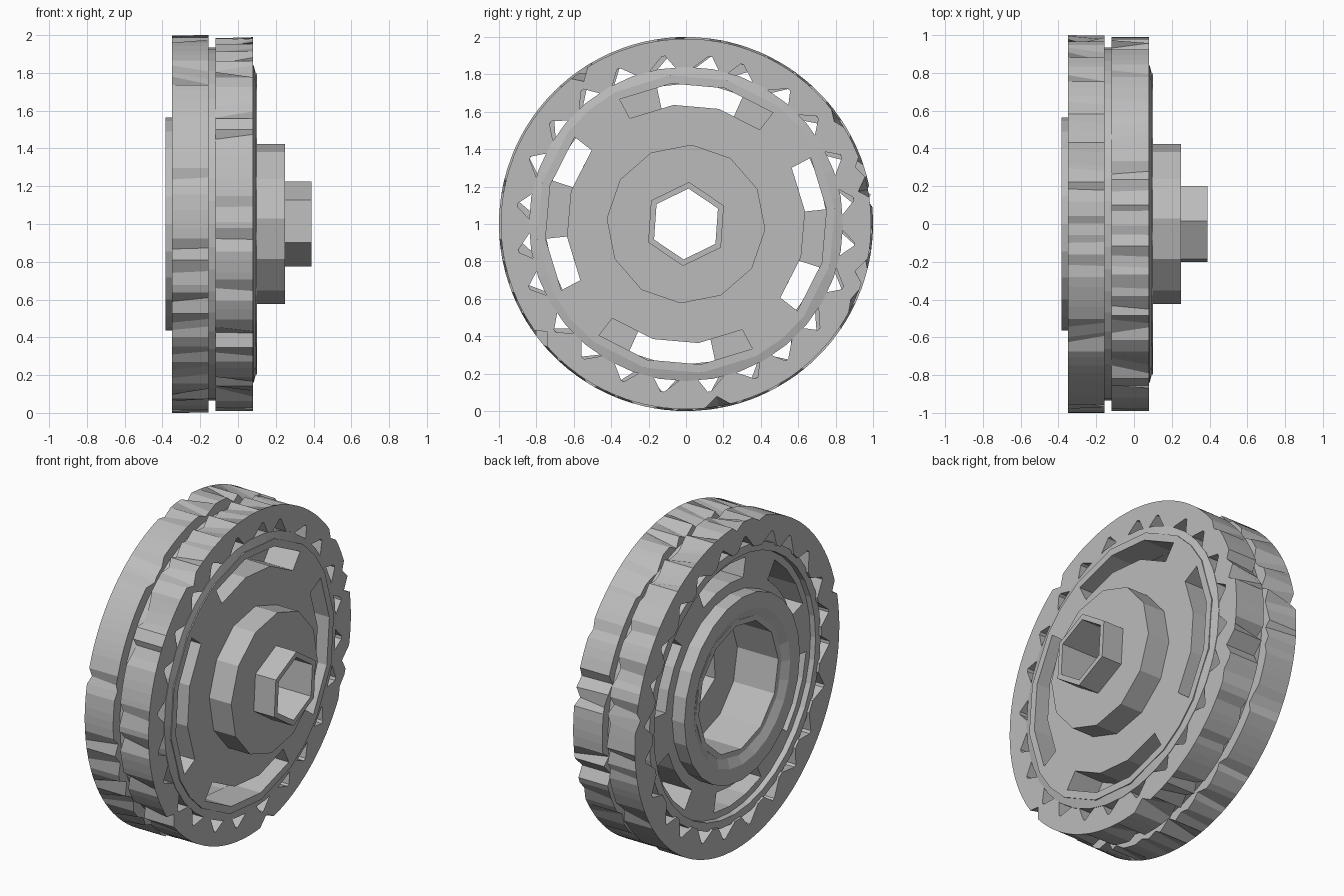
import bpy, bmesh, random
from math import sin, cos, radians, pi

cube = bpy.data.objects.get("Cube")
if cube:
    bpy.data.objects.remove(cube)
random.seed(4)

grey = bpy.data.materials.new("plain grey")
grey.use_nodes = True
COLOUR = (0.5, 0.5, 0.5, 1)
grey.diffuse_color = COLOUR
grey.node_tree.nodes["Principled BSDF"].inputs["Base Color"].default_value = COLOUR


def polar(x, r, deg):
    """Point around the x axle; zero degrees is up, turning towards +y."""
    a = radians(deg)
    return (x, r * sin(a), 1 + r * cos(a))


def finish(name, bm, thickness=0):
    """Clean the mesh; thickness pushes a flat sheet back along -x."""
    bmesh.ops.remove_doubles(bm, verts=bm.verts, dist=0.0001)
    if thickness:
        old = list(bm.faces)
        grown = bmesh.ops.extrude_face_region(bm, geom=old, use_keep_orig=True)
        verts = [g for g in grown["geom"] if isinstance(g, bmesh.types.BMVert)]
        bmesh.ops.translate(bm, verts=verts, vec=(-thickness, 0, 0))
    bmesh.ops.recalc_face_normals(bm, faces=bm.faces)
    mesh = bpy.data.meshes.new(name)
    bm.to_mesh(mesh)
    bm.free()
    mesh.materials.append(grey)
    obj = bpy.data.objects.new(name, mesh)
    bpy.context.collection.objects.link(obj)
    return obj


def lathe(name, profile, sides, phase=0, hexed=(), ragged=None):
    """Spin a closed (x, r) profile. Hexed points follow a hexagon.
    Ragged maps a point to its chance of being notched."""
    bm = bmesh.new()
    rows = []
    for i in range(sides):
        deg = phase + 360 * i / sides
        if ragged:
            deg += random.uniform(-0.3, 0.3) * 360 / sides
        row = []
        for k, (x, r) in enumerate(profile):
            if k in hexed and i % 2:
                r *= cos(pi / 6)
            if ragged and random.random() < ragged.get(k, 0):
                r -= random.uniform(0.02, 0.055)
            row.append(bm.verts.new(polar(x, r, deg)))
        rows.append(row)
    n = len(profile)
    for i in range(sides):
        a, b = rows[i], rows[(i + 1) % sides]
        for k in range(n):
            j = (k + 1) % n
            bm.faces.new((a[k], a[j], b[j], b[k]))
    return finish(name, bm)


def slotted_plate(name, x, rings, slots, centre, half, thickness):
    """Disc with evenly spaced arc slots cut in its middle band."""
    bm = bmesh.new()
    pitch = 360 / slots
    cuts = 3
    marks = [centre - half + 2 * half * i / cuts for i in range(cuts + 1)]
    rest = pitch - 2 * half
    marks += [centre + half + rest * i / 2 for i in (1, 2)]
    for s in range(slots):
        for m in range(len(marks) - 1):
            a, b = (marks[m] + s * pitch, marks[m + 1] + s * pitch)
            for k in range(len(rings) - 1):
                if m < cuts and k == 1:
                    continue
                r, q = rings[k], rings[k + 1]
                bm.faces.new([bm.verts.new(polar(x, *p))
                              for p in ((r, a), (q, a), (q, b), (r, b))])
    return finish(name, bm, thickness)


def triangle_web(name, x, thickness, phase, inner=0.825, outer=0.915, count=24):
    """Web between disc and rim, pierced by triangles pointing outward."""
    bm = bmesh.new()
    pitch = 360 / count
    for i in range(count):
        begin = phase + i * pitch - 1.5
        end = begin + pitch
        a = begin + 1.5 + random.uniform(-1.2, 1.2)
        mid, wide = a + pitch * random.uniform(0.25, 0.5), a + pitch * 0.75
        for shape in (((inner, begin), (outer, begin), (outer, a), (inner, a)),
                      ((inner, a), (outer, a), (outer, mid)),
                      ((inner, wide), (outer, mid), (outer, wide)),
                      ((inner, wide), (outer, wide), (outer, end), (inner, end))):
            bm.faces.new([bm.verts.new(polar(x, *p)) for p in shape])
    return finish(name, bm, thickness)


# Twin treads, notched mostly along the edges that face each other
for name, edge, gap, r in (("outer_tread", 0.08, -0.12, 0.99),
                           ("inner_tread", -0.35, -0.155, 1.0)):
    lathe(name, [(edge, 0.905), (edge, r), (gap, r), (gap, 0.905)], 110,
          ragged={1: 0.06, 2: 0.35})
lathe("tread_sleeve", [(-0.2, 0.905), (-0.2, 0.935), (-0.1, 0.935), (-0.1, 0.905)], 48)

# Pierced webs holding the treads
triangle_web("outer_web", 0.08, 0.16, 1)
triangle_web("inner_web", -0.19, 0.16, 3)

# Drum wall with its bevelled lip, and the two slotted discs back to back
lathe("drum_wall", [(-0.335, 0.79), (-0.335, 0.84), (0.083, 0.84), (0.098, 0.78)], 36)
slotted_plate("outer_disc", 0.1, (0.4, 0.64, 0.755, 0.8), 4, 5, 33, 0.2)
slotted_plate("inner_disc", -0.1, (0.4, 0.63, 0.75, 0.82), 6, 6, 18, 0.2)

# Stepped hub with a hexagonal nose and bore, open at the back
lathe("hub", [(0.39, 0.225), (0.25, 0.225), (0.25, 0.425), (-0.36, 0.425),
              (-0.36, 0.39), (-0.08, 0.39), (-0.08, 0.19), (0.39, 0.19)],
      12, phase=4, hexed=(0, 1, 6, 7))

# Raised collar around the back opening
lathe("back_collar", [(-0.385, 0.565), (-0.29, 0.565), (-0.29, 0.41),
                      (-0.355, 0.41), (-0.385, 0.47)], 24)
